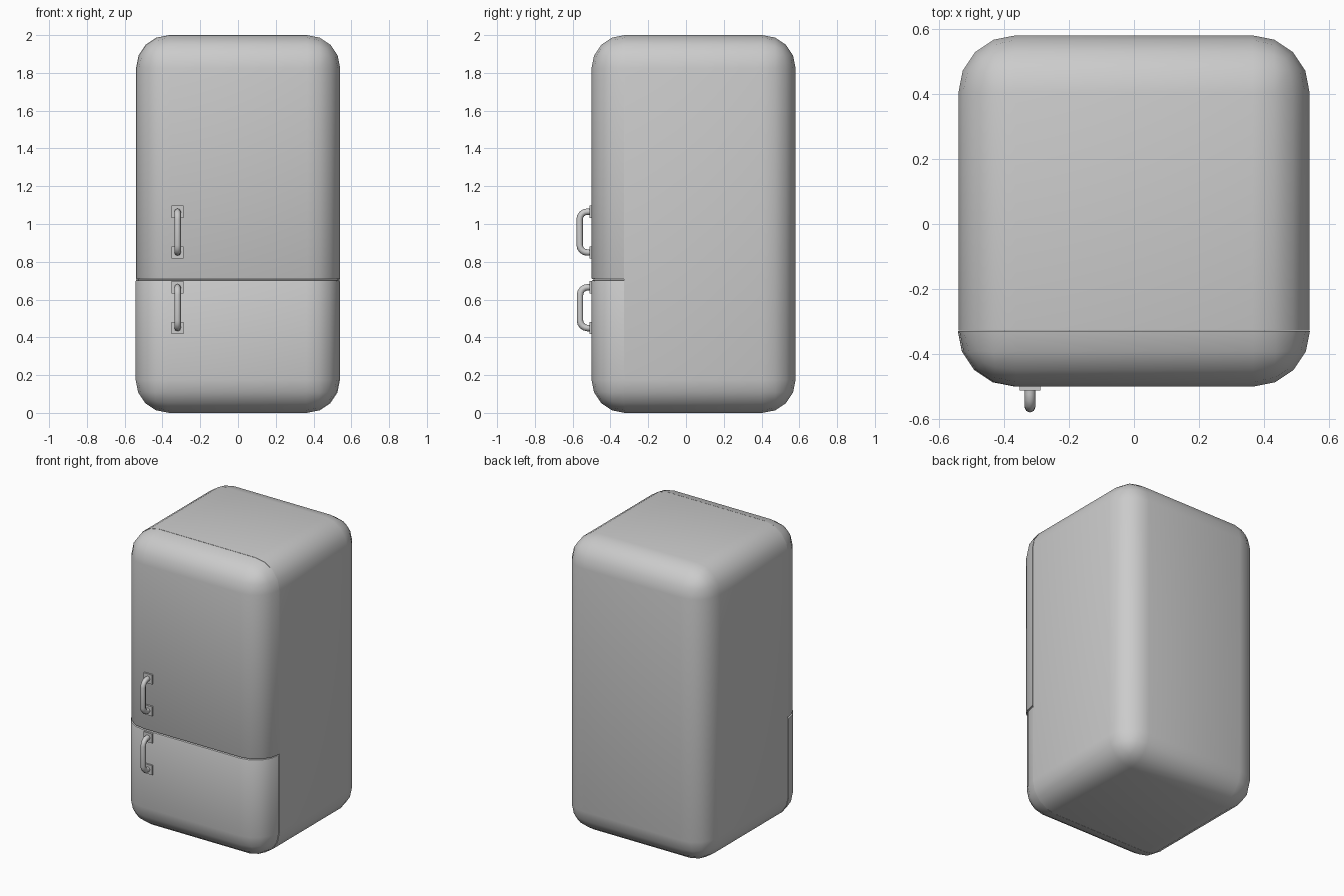
import bpy, bmesh, math
from mathutils import Vector, Matrix

if "Cube" in bpy.data.objects:
    bpy.data.objects.remove(bpy.data.objects["Cube"])

SPLIT_Y, SEAM_Z, GAP = -0.327, 0.705, 0.002


def finish(name, bm):
    bmesh.ops.recalc_face_normals(bm, faces=bm.faces[:])
    mesh = bpy.data.meshes.new(name)
    bm.to_mesh(mesh)
    bm.free()
    ob = bpy.data.objects.new(name, mesh)
    bpy.context.collection.objects.link(ob)
    bpy.ops.object.select_all(action='DESELECT')
    bpy.context.view_layer.objects.active = ob
    ob.select_set(True)
    bpy.ops.object.shade_smooth_by_angle(angle=math.radians(40))
    return ob


def box(bm, center, size):
    m = Matrix.Translation(center) @ Matrix.Diagonal((*size, 1))
    return bmesh.ops.create_cube(bm, size=1, matrix=m)


def shell_piece(name, cuts, shift=0.0, soften=False):
    """Rounded cabinet block trimmed by planes; each cut is closed with a face."""
    bm = bmesh.new()
    box(bm, (0, 0.04, 1.0), (1.08, 1.08, 2.0))
    bmesh.ops.bevel(bm, geom=bm.edges[:], offset=0.175, segments=4,
                    profile=0.5, affect='EDGES')
    for co, no in cuts:
        r = bmesh.ops.bisect_plane(bm, geom=bm.verts[:] + bm.edges[:] + bm.faces[:],
                                   plane_co=co, plane_no=no, clear_outer=True)
        rim = [e for e in r['geom_cut'] if isinstance(e, bmesh.types.BMEdge)]
        bmesh.ops.edgeloop_fill(bm, edges=rim)
    if soften:  # round the door edge along the horizontal seam
        co, no = Vector(cuts[-1][0]), Vector(cuts[-1][1])
        edges = [e for e in bm.edges
                 if all(abs((v.co - co).dot(no)) < 1e-4 for v in e.verts)
                 and min(v.co.y for v in e.verts) < SPLIT_Y - 0.01]
        bmesh.ops.bevel(bm, geom=edges, offset=0.008, segments=2,
                        profile=0.5, affect='EDGES')
    bmesh.ops.translate(bm, verts=bm.verts[:], vec=(shift, 0, 0))
    return finish(name, bm)


# Cabinet and the two doors
shell_piece("cabinet", [((0, SPLIT_Y, 0), (0, -1, 0))])
front = ((0, SPLIT_Y - GAP, 0), (0, 1, 0))
shell_piece("upper_door", [front, ((0, 0, SEAM_Z + GAP), (0, 0, -1))], 0.002, True)
shell_piece("lower_door", [front, ((0, 0, SEAM_Z - GAP), (0, 0, 1))], -0.003, True)


def handle(name, zc, depth):
    x, half, r = -0.32, 0.108, 0.04
    # Mounting plates
    bm = bmesh.new()
    for s in (-1, 1):
        box(bm, (x, -0.503, zc + s * half), (0.064, 0.018, 0.064))
    finish(name + "_plates", bm)
    # Bent bar swept along a C-shaped path
    path = [(-0.5, half)]
    for i in range(5):
        a = math.radians(90 * i / 4)
        path.append((depth + r - r * math.sin(a), half - r + r * math.cos(a)))
    path += [(y, -z) for y, z in reversed(path)]
    cu = bpy.data.curves.new(name + "_bar", 'CURVE')
    cu.dimensions = '3D'
    cu.bevel_depth, cu.bevel_resolution, cu.use_fill_caps = 0.017, 2, True
    sp = cu.splines.new('POLY')
    sp.points.add(len(path) - 1)
    for p, (y, z) in zip(sp.points, path):
        p.co = (x, y, zc + z, 1)
    ob = bpy.data.objects.new(name + "_bar", cu)
    bpy.context.collection.objects.link(ob)


# Handles
handle("upper_handle", 0.957, -0.563)
handle("lower_handle", 0.557, -0.561)
